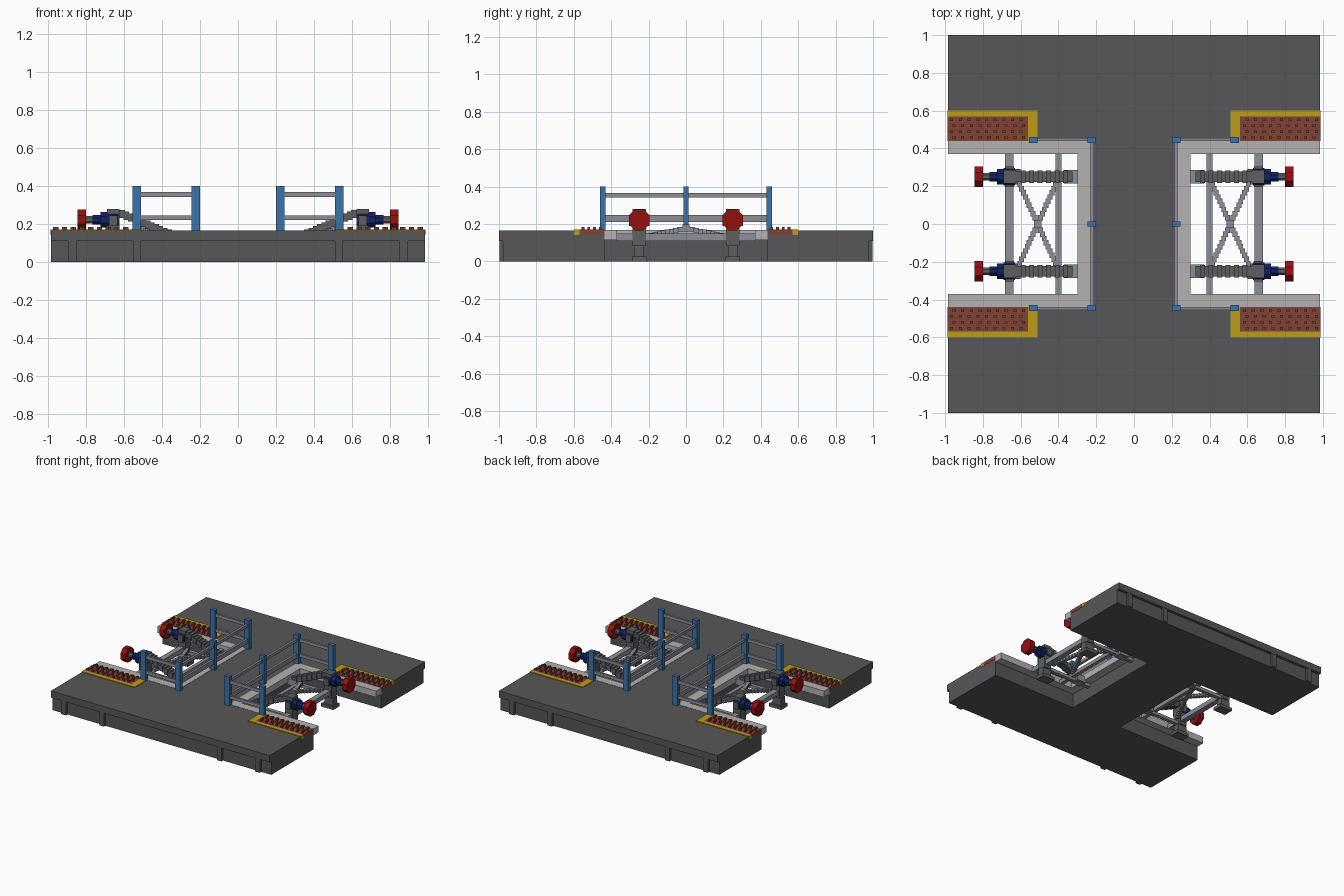
import bpy, bmesh, math
from mathutils import Matrix, Vector

if "Cube" in bpy.data.objects:
    bpy.data.objects.remove(bpy.data.objects["Cube"], do_unlink=True)


def material(name, r, g, b):
    m = bpy.data.materials.new(name)
    m.use_nodes = True
    m.diffuse_color = (r, g, b, 1)
    m.node_tree.nodes["Principled BSDF"].inputs["Base Color"].default_value = (r, g, b, 1)
    return m


CONCRETE = material("dark concrete", 0.095, 0.095, 0.10)
CURB = material("pale curb", 0.46, 0.44, 0.44)
BRICK = material("brick red", 0.22, 0.055, 0.036)
YELLOW = material("safety yellow", 0.50, 0.34, 0.01)
BLUE = material("post blue", 0.045, 0.17, 0.40)
NAVY = material("navy", 0.005, 0.016, 0.13)
RED = material("buffer red", 0.29, 0.005, 0.005)
STEEL = material("light steel", 0.27, 0.27, 0.31)
IRON = material("dark iron", 0.11, 0.115, 0.115)

QUAD = [(1, 1), (-1, 1), (1, -1), (-1, -1)]
SIDES = [(1, 1), (-1, 1)]


def finish(name, bm, mat):
    bmesh.ops.recalc_face_normals(bm, faces=bm.faces)
    mesh = bpy.data.meshes.new(name)
    bm.to_mesh(mesh)
    bm.free()
    mesh.materials.append(mat)
    ob = bpy.data.objects.new(name, mesh)
    bpy.context.collection.objects.link(ob)
    return ob


def boxes(name, mat, items, copies=QUAD):
    """Boxes given as (x0, x1, y0, y1, z0, z1), repeated for each sign pair."""
    bm = bmesh.new()
    for sx, sy in copies:
        for x0, x1, y0, y1, z0, z1 in items:
            mid = Vector((sx * (x0 + x1) / 2, sy * (y0 + y1) / 2, (z0 + z1) / 2))
            size = Matrix.Diagonal((x1 - x0, y1 - y0, z1 - z0, 1))
            bmesh.ops.create_cube(bm, size=1, matrix=Matrix.Translation(mid) @ size)
    return finish(name, bm, mat)


def discs(name, mat, items, y, z):
    """Octagonal discs along x given as (x0, x1, radius), in all four corners."""
    bm = bmesh.new()
    for sx, sy in QUAD:
        for x0, x1, r in items:
            place = (Matrix.Translation((sx * (x0 + x1) / 2, sy * y, z))
                     @ Matrix.Rotation(math.pi / 2, 4, 'Y') @ Matrix.Rotation(math.pi / 8, 4, 'Z'))
            bmesh.ops.create_cone(bm, cap_ends=True, segments=8, radius1=r, radius2=r,
                                  depth=x1 - x0, matrix=place)
    return finish(name, bm, mat)


def prism(name, mat, outline, z0, z1):
    bm = bmesh.new()
    face = bm.faces.new([bm.verts.new((x, y, z0)) for x, y in outline])
    up = bmesh.ops.extrude_face_region(bm, geom=[face])["geom"]
    bmesh.ops.translate(bm, vec=(0, 0, z1 - z0),
                        verts=[v for v in up if isinstance(v, bmesh.types.BMVert)])
    return finish(name, bm, mat)


def h_outline(end):
    q = [(0.985, end), (0.985, 0.435), (0.23, 0.435)]
    right = q + [(x, -y) for x, y in reversed(q)]
    return right + [(-x, y) for x, y in reversed(right)]


# H-shaped platform: overhanging deck on a recessed base with ribs on both ends
prism("platform_deck", CONCRETE, h_outline(1.0), 0.11, 0.165)
prism("platform_base", CONCRETE, h_outline(0.978), 0.0, 0.11)
boxes("platform_ribs", CONCRETE, [(0.85, 0.895, 0.97, 0.998, 0, 0.115),
                                  (0.51, 0.55, 0.97, 0.998, 0, 0.115)])

# Pale curb around each bay
for s, side in ((1, "left"), (-1, "right")):
    u = [(0.985, 0.37), (0.985, 0.44), (0.225, 0.44)]
    u += [(x, -y) for x, y in reversed(u)]
    u += [(0.30, -0.37), (0.30, 0.37)]
    prism("curb_" + side, CURB, [(s * x, y) for x, y in u], 0.115, 0.167)

# Tactile paving with studs and a yellow border
boxes("tactile_paving", BRICK, [(0.56, 0.987, 0.44, 0.57, 0.142, 0.17)])
boxes("yellow_border", YELLOW, [(0.51, 0.987, 0.57, 0.60, 0.142, 0.17),
                                (0.51, 0.56, 0.44, 0.57, 0.142, 0.17)])
studs = []
for i in range(9):
    for j in range(4):
        x = 0.585 + i * 0.046 + (j % 2) * 0.012
        y = 0.458 + j * 0.031
        studs.append((x - 0.008, x + 0.008, y - 0.007, y + 0.007, 0.168, 0.183))
boxes("tactile_studs", BRICK, studs)

# Railings on three sides of each bay
boxes("rail_posts", BLUE, [(0.51, 0.555, 0.43, 0.46, 0.165, 0.40),
                           (0.20, 0.245, 0.43, 0.46, 0.165, 0.40)])
boxes("middle_rail_posts", BLUE, [(0.20, 0.245, -0.014, 0.014, 0.165, 0.40)], SIDES)
boxes("end_rails", STEEL, [(0.245, 0.51, 0.439, 0.455, z, z + 0.025) for z in (0.22, 0.343)])
boxes("long_rails", STEEL, [(0.213, 0.231, -0.44, 0.44, 0.21, 0.247),
                            (0.213, 0.231, -0.44, 0.44, 0.343, 0.367)], SIDES)

# Buffers
BY, BZ = 0.25, 0.222
discs("buffer_heads", RED, [(0.80, 0.845, 0.06)], BY, BZ)
discs("buffer_rods", IRON, [(0.74, 0.805, 0.022)], BY, BZ)
discs("buffer_sleeves", NAVY, [(0.63, 0.69, 0.05), (0.69, 0.725, 0.045),
                               (0.725, 0.765, 0.028)], BY, BZ)
boxes("buffer_brackets", IRON, [(0.625, 0.69, 0.215, 0.285, 0.14, 0.28),
                                (0.635, 0.68, 0.195, 0.305, 0.19, 0.245)])

# Stepped struts falling from each buffer towards the platform
steps = []
for i in range(13):
    x, z = 0.61 - i * 0.0225, 0.255 - i * 0.0095
    w = 0.033 if i % 2 else 0.027
    steps.append((x - 0.014, x + 0.014, BY - w, BY + w, z - 0.024, z + 0.02))
boxes("sloping_struts", IRON, steps)
boxes("strut_anchors", STEEL, [(0.29, 0.37, 0.215, 0.285, 0.095, 0.145)])

# Feet carrying the buffers
boxes("buffer_feet", IRON, [(0.60, 0.71, 0.21, 0.29, 0.0, 0.025),
                            (0.62, 0.70, 0.225, 0.275, 0.025, 0.085),
                            (0.63, 0.69, 0.215, 0.285, 0.085, 0.15)])

# Cross beams and lower longitudinal beams
boxes("cross_beams", STEEL, [(0.637, 0.682, -0.37, 0.37, 0.11, 0.148),
                             (0.385, 0.415, -0.37, 0.37, 0.11, 0.14)], SIDES)
boxes("lower_beams", STEEL, [(0.225, 0.65, 0.235, 0.265, 0.09, 0.115)])

# Stepped diagonal braces rising to the crossing point
braces = []
for i in range(10):
    t = (i + 0.5) / 10
    x, y, z = 0.10 * t, 0.22 * t, 0.178 - 0.045 * t
    for s in (1, -1):
        braces.append((0.51 + s * x - 0.013, 0.51 + s * x + 0.013, y - 0.014, y + 0.014,
                       z - 0.012, z + 0.012))
boxes("diagonal_braces", STEEL, braces)
boxes("brace_hub", STEEL, [(0.49, 0.53, -0.02, 0.02, 0.16, 0.198)], SIDES)
